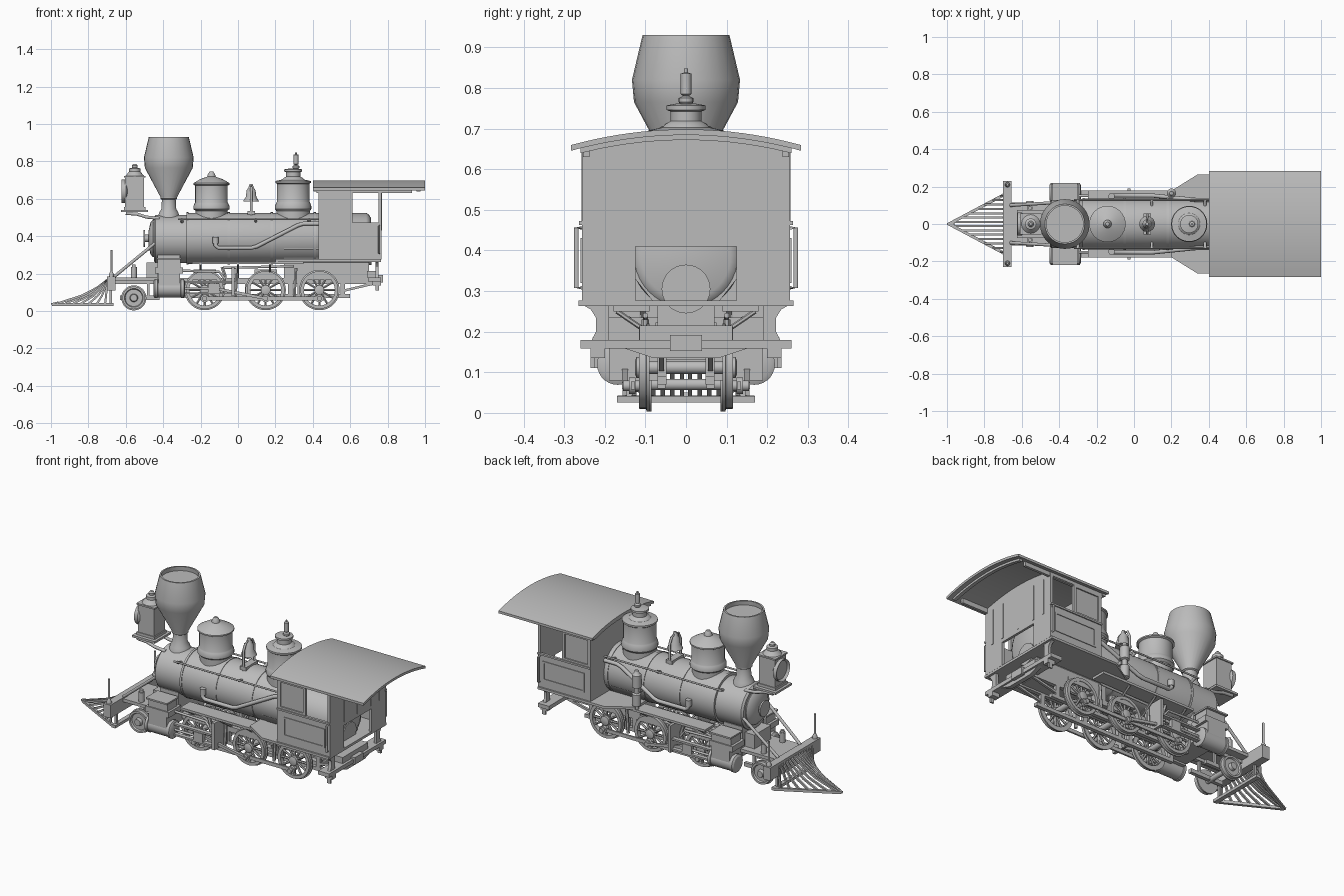
import bpy, bmesh, math
from mathutils import Vector

mat = bpy.data.materials.new("plain grey")
mat.diffuse_color = (0.5, 0.5, 0.5, 1)
SIDES = (-1, 1)

def finish(name, bm, angle=32):
    bmesh.ops.remove_doubles(bm, verts=bm.verts, dist=1e-5)
    bmesh.ops.recalc_face_normals(bm, faces=bm.faces)
    for f in bm.faces:
        f.smooth = True
    for e in bm.edges:
        e.smooth = e.calc_face_angle(0) < math.radians(angle)
    me = bpy.data.meshes.new(name)
    bm.to_mesh(me)
    bm.free()
    me.materials.append(mat)
    ob = bpy.data.objects.new(name, me)
    bpy.context.collection.objects.link(ob)
    return ob

def put(axis, a, b, h):
    return {'x': (h, a, b), 'y': (a, h, b), 'z': (a, b, h)}[axis]

def prism(name, axis, pts, lo, hi):
    bm = bmesh.new()
    A = [bm.verts.new(put(axis, a, b, lo)) for a, b in pts]
    B = [bm.verts.new(put(axis, a, b, hi)) for a, b in pts]
    bm.faces.new(A)
    bm.faces.new(B)
    for i in range(len(A)):
        j = (i + 1) % len(A)
        bm.faces.new((A[i], A[j], B[j], B[i]))
    return finish(name, bm)

def box(name, x0, x1, y0, y1, z0, z1):
    return prism(name, 'z', [(x0, y0), (x1, y0), (x1, y1), (x0, y1)], z0, z1)

def lathe(name, axis, c, prof, n=32, closed=False):
    """Spin (radius, height) points about an axis through c."""
    bm = bmesh.new()
    prof = list(prof)
    if not closed:
        prof = [(0, prof[0][1])] + prof + [(0, prof[-1][1])]
    c = Vector(c)
    rings = []
    for r, h in prof:
        r = max(r, 0)
        rings.append([bm.verts.new(c + Vector(put(axis, r * math.cos(2 * math.pi * k / n),
                      r * math.sin(2 * math.pi * k / n), h))) for k in range(n)])
    m = len(rings)
    for i in range(m if closed else m - 1):
        A, B = rings[i], rings[(i + 1) % m]
        for k in range(n):
            j = (k + 1) % n
            bm.faces.new((A[k], A[j], B[j], B[k]))
    bmesh.ops.dissolve_degenerate(bm, dist=1e-6, edges=bm.edges)
    return finish(name, bm)

def cyl(name, axis, c, r, h0, h1, n=24):
    return lathe(name, axis, c, [(r, h0), (r, h1)], n)

def tube(name, pts, r, n=8):
    bm = bmesh.new()
    P = [Vector(p) for p in pts]
    rings = []
    for i, p in enumerate(P):
        t = (P[min(i + 1, len(P) - 1)] - P[max(i - 1, 0)]).normalized()
        ref = Vector((0, 1, 0)) if abs(t.y) < 0.9 else Vector((1, 0, 0))
        u = t.cross(ref).normalized()
        v = t.cross(u)
        rings.append([bm.verts.new(p + r * (u * math.cos(2 * math.pi * (k + .5) / n)
                      + v * math.sin(2 * math.pi * (k + .5) / n))) for k in range(n)])
    for A, B in zip(rings, rings[1:]):
        for k in range(n):
            bm.faces.new((A[k], A[(k + 1) % n], B[(k + 1) % n], B[k]))
    bm.faces.new(rings[0])
    bm.faces.new(rings[-1])
    return finish(name, bm, 50)

def frame(name, x0, x1, z0, z1, y0, y1, w=.012):
    box(name, x0, x1, y0, y1, z0, z0 + w)
    box(name, x0, x1, y0, y1, z1 - w, z1)
    box(name, x0, x0 + w, y0, y1, z0 + w, z1 - w)
    box(name, x1 - w, x1, y0, y1, z0 + w, z1 - w)

# boiler, smokebox, firebox
BZ = .388
lathe("boiler", 'x', (0, 0, BZ), [(.137, -.275), (.137, .685), (.128, .70), (.11, .71)], 40)
lathe("smokebox", 'x', (0, 0, BZ - .003), [(.118, -.45), (.128, -.44), (.128, -.27)], 40)
for x in (-.27, -.05, .18, .41):
    cyl("boiler_band", 'x', (0, 0, BZ), .14, x - .006, x + .006, 40)
lathe("smokebox_door", 'x', (0, 0, BZ), [(.04, -.478), (.085, -.468), (.1, -.455), (.1, -.44)], 32)
lathe("door_plate", 'x', (0, 0, BZ), [(.045, -.505), (.045, -.496), (.02, -.496), (.02, -.46)], 24)
prism("firebox", 'x', [(-.07, .155), (.07, .155), (.07, .26), (.125, .33), (.125, .41),
                       (-.125, .41), (-.125, .33), (-.07, .26)], .245, .70)
cyl("fire_door", 'x', (0, 0, .305), .06, .70, .715, 28)
box("saddle", -.43, -.31, -.1, .1, .13, .3)
box("saddle_step", -.49, -.43, -.075, .075, .165, .26)

# chimney
lathe("chimney", 'z', (-.37, 0, 0), [(.06, .49), (.052, .525), (.04, .545), (.037, .595), (.045, .6),
      (.045, .61), (.128, .765), (.133, .82), (.107, .93), (.098, .93), (.1, .905)], 28)

# domes
lathe("sand_dome", 'z', (-.142, 0, 0), [(.085, .48), (.085, .535), (.097, .545), (.097, .56), (.09, .575), (.087, .58),
      (.087, .67), (.097, .675), (.097, .683), (.06, .705), (.022, .718), (.02, .73), (.01, .745)], 32)
lathe("steam_dome", 'z', (.295, 0, 0), [(.09, .48), (.09, .535), (.097, .545), (.097, .56), (.09, .58), (.087, .585),
      (.087, .68), (.094, .685), (.094, .695), (.058, .703), (.05, .712), (.038, .718), (.038, .742),
      (.048, .746), (.048, .757), (.02, .762)], 32)
lathe("whistle", 'z', (.31, 0, 0), [(.006, .75), (.018, .765), (.018, .775), (.007, .78), (.013, .785), (.013, .835),
      (.005, .838), (.005, .848)], 16)

# bell
lathe("bell", 'z', (.07, 0, 0), [(.042, .585), (.04, .592), (.028, .61), (.024, .645), (.014, .66), (.008, .68)], 24)
for s in SIDES:
    tube("bell_yoke", [(.07, s * .05, .51), (.07, s * .05, .625), (.07, s * .032, .66), (.07, 0, .667)], .007)
box("bell_base", .05, .09, -.055, .055, .515, .535)

# headlight
box("headlight_shelf", -.625, -.48, -.075, .075, .528, .54)
box("headlight_base", -.61, -.495, -.055, .055, .54, .555)
box("headlight_body", -.603, -.502, -.05, .05, .555, .715)
box("headlight_eave", -.61, -.495, -.056, .056, .713, .722)
lathe("headlight_lens", 'x', (0, 0, .64), [(.052, -.61), (.062, -.622), (.062, -.6), (.05, -.59)], 28)
lathe("headlight_vent", 'z', (-.552, 0, 0), [(.052, .72), (.03, .745), (.03, .762), (.015, .766), (.016, .777), (.008, .787)], 16)
for s in SIDES:
    tube("headlight_bracket", [(-.6, s * .06, .522), (-.54, s * .06, .518), (-.49, s * .06, .502), (-.42, s * .06, .495)], .009)

# pilot
box("buffer_beam", -.70, -.655, -.23, .23, .11, .185)
box("pilot_back_bar", -.69, -.665, -.17, .17, .026, .042)
tube("pilot_nose", [(-.999, 0, .036), (-.96, 0, .045)], .008, 4)
for s in SIDES:
    tube("pilot_toe_bar", [(-.99, 0, .035), (-.685, s * .162, .035)], .011, 4)
    for k in range(7):
        y = .01 + k * .0235
        x = -.985 + y / .165 * .3
        d = -.70 - x
        tube("pilot_bar", [(x, s * y, .04), (x + d * .5, s * y, .083), (x + d * .8, s * y, .125), (-.697, s * y, .168)], .0075, 4)
    tube("pilot_stay", [(-.68, s * .14, .035), (-.68, s * .14, .12)], .009, 4)
    tube("flag_pole", [(-.677, s * .21, .18), (-.677, s * .21, .325)], .006)
    lathe("pole_foot", 'z', (-.677, s * .21, 0), [(.014, .183), (.014, .195), (.007, .21)], 12)
    tube("smokebox_brace", [(-.66, s * .1, .185), (-.41, s * .115, .39)], .009)
    cyl("deck_canister", 'z', (-.557, s * .085, 0), .016, .175, .235, 16)
    cyl("canister_cap", 'z', (-.557, s * .085, 0), .01, .235, .248, 16)
box("front_deck", -.66, -.43, -.115, .115, .162, .18)

# main frame
for s in SIDES:
    a, b = sorted((s * .048, s * .07))
    box("frame_top_bar", -.66, .74, a, b, .145, .175)
    box("frame_lower_bar", -.3, .60, a, b, .07, .09)
    for x in (-.29, -.02, .05, .28, .33, .56):
        box("frame_post", x - .012, x + .012, a, b, .07, .15)
    tube("rear_brace", [(.55, s * .06, .105), (.72, s * .06, .145)], .009, 4)

# wheels
def driver(x):
    z = .112
    cyl("axle", 'y', (x, 0, z), .016, -.115, .115, 16)
    for s in SIDES:
        h = [(.083, .09), (.108, .09), (.108, .097), (.101, .099), (.101, .116), (.083, .116)]
        lathe("driver_rim", 'y', (x, 0, z), [(r, s * d) for r, d in h], 36, True)
        lathe("driver_hub", 'y', (x, 0, z), [(.026, s * .09), (.026, s * .122), (.014, s * .126)], 20)
        for k in range(12):
            a = 2 * math.pi * k / 12
            tube("spoke", [(x + r * math.cos(a), s * .103, z + r * math.sin(a)) for r in (.02, .088)], .0065, 6)
        arc = [(x + .086 * math.cos(t), z + .086 * math.sin(t)) for t in [math.radians(40 + 10 * i) for i in range(11)]]
        prism("counterweight", 'y', arc, s * .094, s * .113)
        cyl("crank_pin", 'y', (x, 0, z - .045), .013, s * .1, s * .155, 14)

for x in (-.178, .148, .435):
    driver(x)
cyl("pilot_axle", 'y', (-.557, 0, .07), .014, -.11, .11, 16)
for s in SIDES:
    lathe("pilot_wheel", 'y', (-.557, 0, .07), [(r, s * d) for r, d in
          [(.067, .085), (.067, .092), (.061, .094), (.061, .115), (.05, .115), (.046, .106), (.022, .106), (.018, .124)]], 32)
    a, b = sorted((s * .05, s * .07))
    box("truck_frame", -.63, -.42, a, b, .06, .082)
    tube("truck_hanger", [(-.48, s * .06, .07), (-.48, s * .06, .17)], .01, 4)

# cylinders, rods and valve gear
for s in SIDES:
    lathe("cylinder", 'x', (0, s * .168, .12), [(.04, -.452), (.051, -.445), (.051, -.43), (.047, -.428), (.047, -.307),
          (.051, -.305), (.051, -.29), (.04, -.284)], 28)
    a, b = sorted((s * .1, s * .212))
    box("cylinder_block", -.425, -.31, a, b, .12, .22)
    box("steam_chest", -.445, -.295, a, b, .2, .232)
    a, b = sorted((s * .115, s * .205))
    box("steam_chest_lid", -.43, -.308, a, b, .232, .275)
    a, b = sorted((s * .11, s * .218))
    box("chest_top_plate", -.437, -.302, a, b, .275, .284)
    tube("piston_rod", [(-.29, s * .168, .12), (-.14, s * .168, .12)], .007)
    a, b = sorted((s * .155, s * .18))
    box("crosshead", -.16, -.1, a, b, .098, .148)
    for z in (.09, .15):
        box("slide_bar", -.29, -.02, a, b, z, z + .01)
    box("guide_yoke", -.035, -.018, *sorted((s * .06, s * .19)), .08, .235)
    box("side_rod", -.2, .46, *sorted((s * .126, s * .136)), .057, .077)
    for x in (-.178, .148, .435):
        cyl("rod_end", 'y', (x, 0, .067), .021, s * .124, s * .14, 18)
    tube("main_rod", [(-.13, s * .15, .122), (.148, s * .15, .067)], .011, 4)
    tube("valve_rod", [(-.295, s * .15, .215), (-.1, s * .15, .21), (-.07, s * .15, .17)], .007)
    tube("valve_link", [(-.085, s * .145, .235), (-.07, s * .145, .19), (-.075, s * .145, .14)], .01, 6)
    tube("reach_rod", [(-.08, s * .1, .23), (.3, s * .1, .24)], .007)
    for x in (-.015, .3):
        tube("brake_hanger", [(x + .01, s * .1, .23), (x, s * .1, .07)], .009, 6)
    for x in (-.178, .148, .435):
        box("spring", x - .06, x + .06, *sorted((s * .05, s * .075)), .2, .222)

# running boards, handrails, pipes and pump
for s in SIDES:
    box("running_board", -.245, .35, *sorted((s * .09, s * .178)), .25, .263)
    for x in (-.2, 0, .17):
        tube("board_bracket", [(x, s * .17, .25), (x, s * .06, .175)], .006, 6)
    tube("handrail", [(-.32, s * .128, .49), (.43, s * .128, .49)], .005)
    for x in (-.3, .095, .38):
        tube("handrail_post", [(x, s * .09, .475), (x, s * .128, .49)], .008)
    tube("feed_pipe", [(-.12, s * .12, .382), (-.12, s * .15, .378), (-.12, s * .152, .35), (-.105, s * .152, .337), (.07, s * .152, .337),
         (.1, s * .152, .345), (.32, s * .13, .458), (.35, s * .128, .467), (.44, s * .128, .467)], .011, 10)
    cyl("check_valve", 'z', (-.12, s * .148, 0), .017, .36, .395, 14)
lathe("air_pump", 'z', (.2, .165, 0), [(.012, .25), (.012, .28), (.024, .285), (.024, .35), (.014, .355), (.014, .385),
      (.025, .39), (.025, .46), (.016, .468), (.01, .485)], 18)
box("pump_bracket", .18, .22, .1, .16, .36, .38)

# cab floor and walls
prism("cab_floor", 'z', [(.2, -.178), (.34, -.265), (.765, -.265), (.765, .265), (.34, .265), (.2, .178)], .263, .277)
def arch(y, drop):
    return .698 - .037 * (y / .277) ** 2 - drop
ys = [.256 - .0512 * i for i in range(11)]
top = [(y, arch(y, .012)) for y in ys]
prism("cab_front_wall", 'x', [(-.256, .275), (.256, .275)] + top, .43, .443)
prism("cab_rear_wall", 'x', [(.124, .41), (.124, .275), (.256, .275)] + top +
      [(-.256, .275), (-.124, .275), (-.124, .41)], .752, .766)
for y in (-.2, -.12, 0, .12, .2):
    box("rear_wall_batten", .766, .769, y - .006, y + .006, .43, .63)
for s in SIDES:
    a, b = sorted((s * .243, s * .256))
    box("cab_side_lower", .43, .766, a, b, .275, .47)
    box("cab_side_front", .43, .61, *sorted((s * .24, s * .25)), .47, .66)
    box("cab_side_header", .43, .766, a, b, .635, .66)
    box("cab_rear_post", .75, .766, a, b, .47, .66)
    frame("window_frame", .435, .612, .468, .64, *sorted((s * .248, s * .257)), .016)
    frame("panel_moulding", .47, .735, .32, .43, *sorted((s * .255, s * .26)), .009)
    box("window_sill", .43, .768, *sorted((s * .25, s * .263)), .463, .473)
    tube("cab_handrail", [(.755, s * .25, .455), (.755, s * .27, .455), (.755, s * .27, .308), (.755, s * .25, .308)], .006)
    box("roof_rail", .42, .93, *sorted((s * .238, s * .253)), .63, .658)

# roof
ry = [.283 - .0283 * i for i in range(21)]
prism("cab_roof", 'x', [(y, arch(y, 0)) for y in ry] + [(y, arch(y, .014)) for y in ry[::-1]], .402, 1.0)
ri = [.26 - .052 * i for i in range(11)]
for x in (.405, .955):
    prism("roof_rib", 'x', [(y, arch(y, .01)) for y in ri] + [(y, arch(y, .026)) for y in ri[::-1]], x, x + .02)

# rear beam and steps
box("rear_beam", .695, .765, -.26, .26, .158, .18)
prism("rear_truss", 'x', [(-.17, .165), (.17, .165), (.08, .135), (-.08, .135)], .73, .755)
box("rear_coupler_pocket", .74, .775, -.04, .04, .152, .192)
box("drag_box", .69, .75, -.115, .115, .18, .215)
for s in SIDES:
    box("rear_step", .72, .765, *sorted((s * .2, s * .235)), .135, .16)
    box("rear_step_plate", .735, .755, *sorted((s * .225, s * .235)), .11, .16)
    prism("floor_bracket", 'x', [(s * .19, .27), (s * .262, .27), (s * .235, .255), (s * .222, .235), (s * .222, .2),
          (s * .232, .18), (s * .19, .18)], .735, .752)
